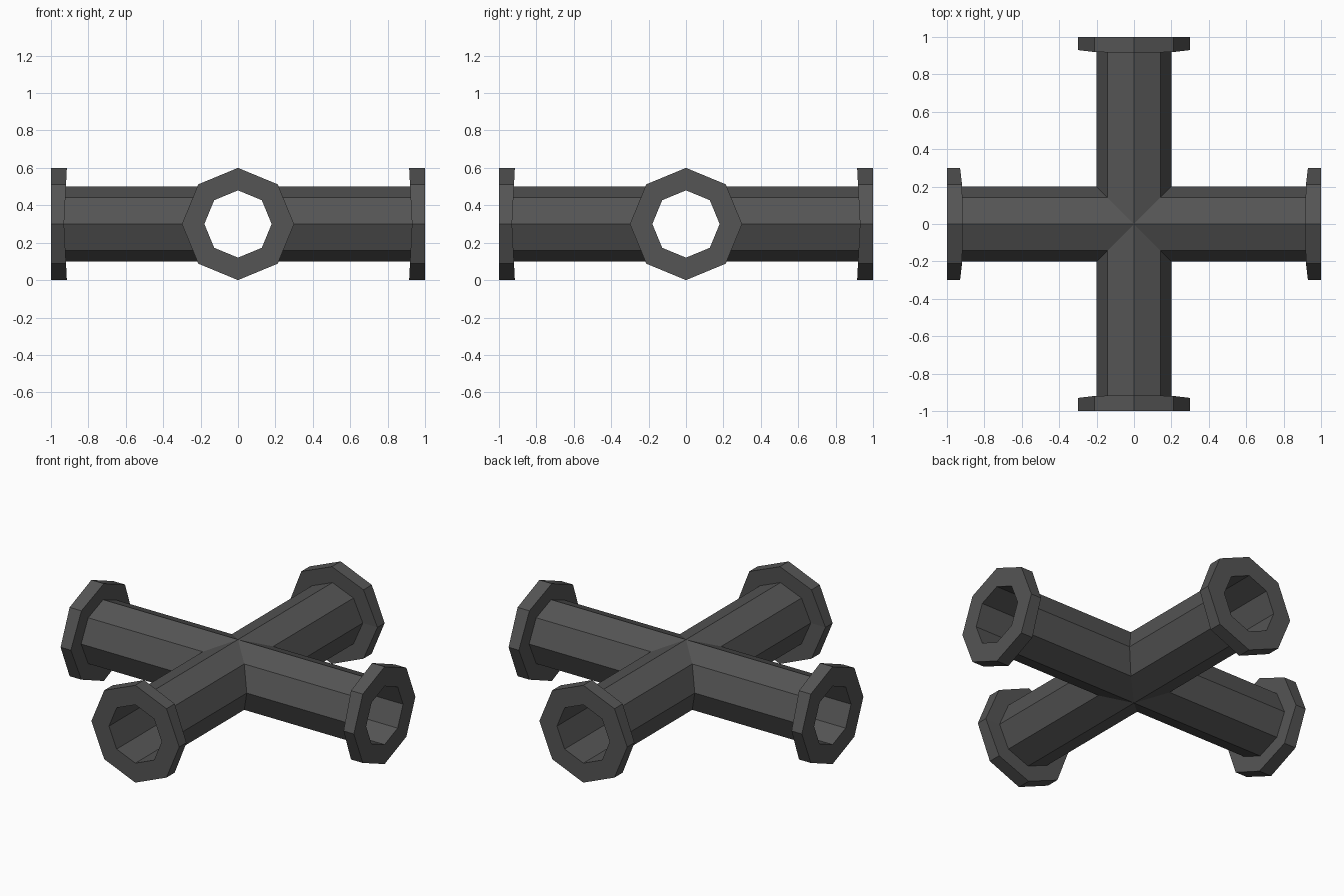
import bpy, bmesh
from math import cos, sin, pi
from mathutils import Matrix

if "Cube" in bpy.data.objects:
    bpy.data.objects.remove(bpy.data.objects["Cube"])

SIDES, AXIS_Z = 8, 0.3
PIPE_R, BORE_R, FLANGE_R = 0.20, 0.18, 0.30

iron = bpy.data.materials.new("dark grey iron")
iron.diffuse_color = (0.09, 0.09, 0.09, 1)
iron.use_nodes = True
iron.node_tree.nodes["Principled BSDF"].inputs["Base Color"].default_value = iron.diffuse_color

bm = bmesh.new()


def ring(r, x_at, turn):
    """Octagon around the arm axis; x_at gives the position along the arm."""
    verts = []
    for k in range(SIDES):
        y, z = r * cos(2 * pi * k / SIDES), r * sin(2 * pi * k / SIDES)
        v = bm.verts.new((x_at(y, z), y, z))
        v.co = turn @ v.co
        verts.append(v)
    return verts


def miter(y, z):
    return abs(y)


def end(y, z):
    return 1.0


def flange_back(y, z):
    # flange is slightly thicker at its top and bottom
    return 0.93 - 0.05 * abs(z)


# Each arm: mitred pipe wall, flange, end face and bore
profile = [(PIPE_R, miter), (PIPE_R, flange_back), (FLANGE_R, flange_back),
           (FLANGE_R, end), (BORE_R, end), (BORE_R, miter)]
for arm in range(4):
    turn = Matrix.Rotation(arm * pi / 2, 3, 'Z')
    rings = [ring(r, f, turn) for r, f in profile]
    for a, b in zip(rings, rings[1:]):
        for k in range(SIDES):
            n = (k + 1) % SIDES
            bm.faces.new((a[k], a[n], b[n], b[k]))

# Weld the four arms along the mitre joints
bmesh.ops.remove_doubles(bm, verts=bm.verts, dist=0.0005)
bmesh.ops.recalc_face_normals(bm, faces=bm.faces)
bmesh.ops.translate(bm, verts=bm.verts, vec=(0, 0, AXIS_Z))

mesh = bpy.data.meshes.new("pipe_cross")
bm.to_mesh(mesh)
bm.free()
mesh.materials.append(iron)
obj = bpy.data.objects.new("pipe_cross", mesh)
bpy.context.collection.objects.link(obj)
